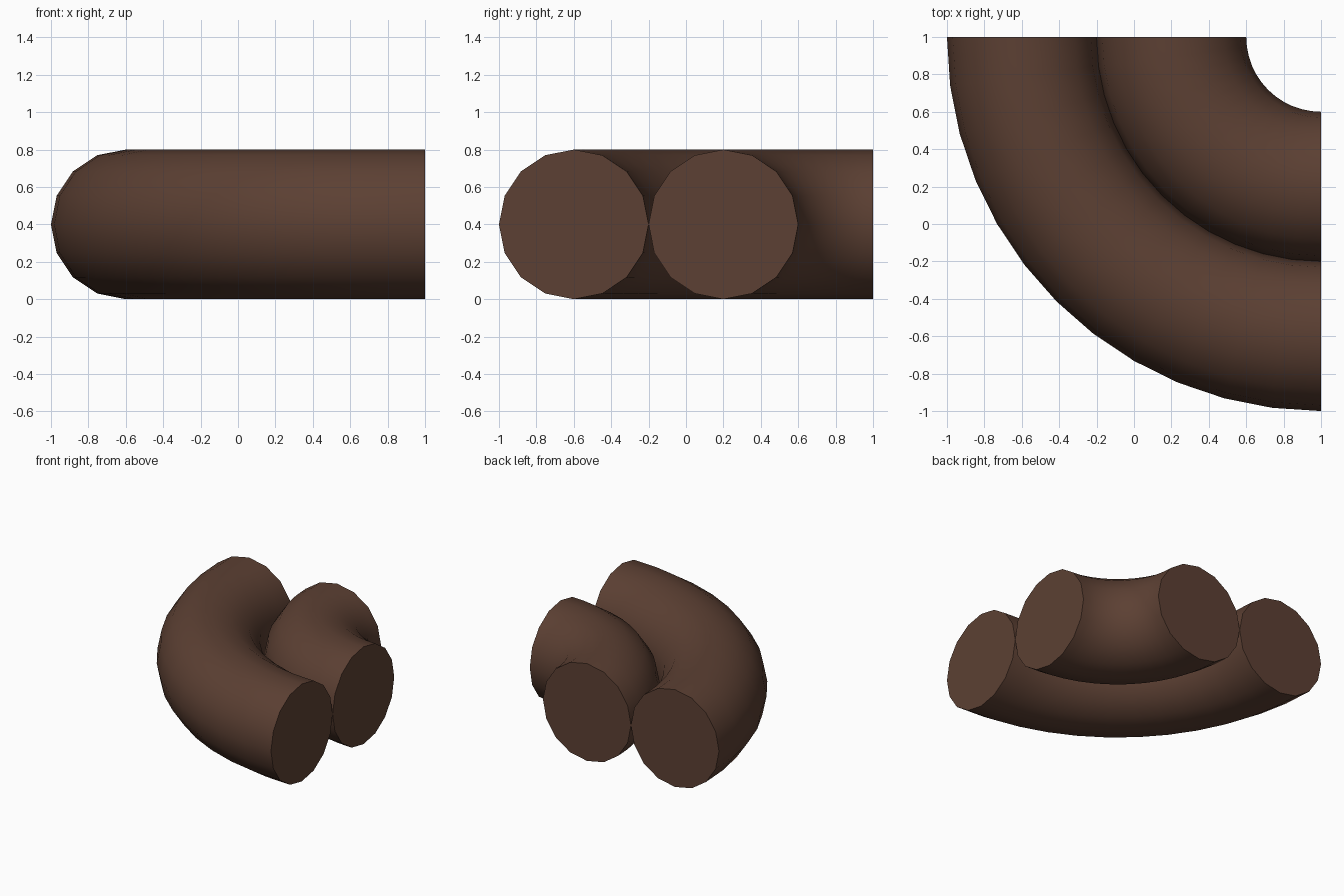
import bpy, bmesh, math
from mathutils import Vector

if "Cube" in bpy.data.objects:
    bpy.data.objects.remove(bpy.data.objects["Cube"])

brown = bpy.data.materials.new("dark brown")
brown.diffuse_color = (0.107, 0.051, 0.033, 1)
brown.use_nodes = True
brown.node_tree.nodes["Principled BSDF"].inputs["Base Color"].default_value = brown.diffuse_color

SIDES, STEPS, TUBE = 16, 12, 0.4


def quarter_pipe(name, bend_radius):
    """Capped quarter-turn tube bent around the corner (1, 1)."""
    bm = bmesh.new()
    rings = []
    for i in range(STEPS + 1):
        a = math.pi + math.pi / 2 * i / STEPS
        ring = []
        for j in range(SIDES):
            b = 2 * math.pi * j / SIDES
            r = bend_radius + TUBE * math.cos(b)
            ring.append(bm.verts.new(Vector((1 + r * math.cos(a), 1 + r * math.sin(a),
                                             TUBE + TUBE * math.sin(b)))))
        rings.append(ring)
    # tube wall
    for r0, r1 in zip(rings, rings[1:]):
        for j in range(SIDES):
            k = (j + 1) % SIDES
            bm.faces.new((r0[j], r0[k], r1[k], r1[j]))
    # flat end caps
    bm.faces.new(rings[0])
    bm.faces.new(rings[-1])
    bmesh.ops.recalc_face_normals(bm, faces=bm.faces[:])
    mesh = bpy.data.meshes.new(name)
    bm.to_mesh(mesh)
    bm.free()
    mesh.materials.append(brown)
    ob = bpy.data.objects.new(name, mesh)
    bpy.context.collection.objects.link(ob)
    bpy.ops.object.select_all(action='DESELECT')
    ob.select_set(True)
    bpy.context.view_layer.objects.active = ob
    bpy.ops.object.shade_smooth_by_angle(angle=math.radians(30))


quarter_pipe("outer_bend", 1.6)
quarter_pipe("inner_bend", 0.8)
